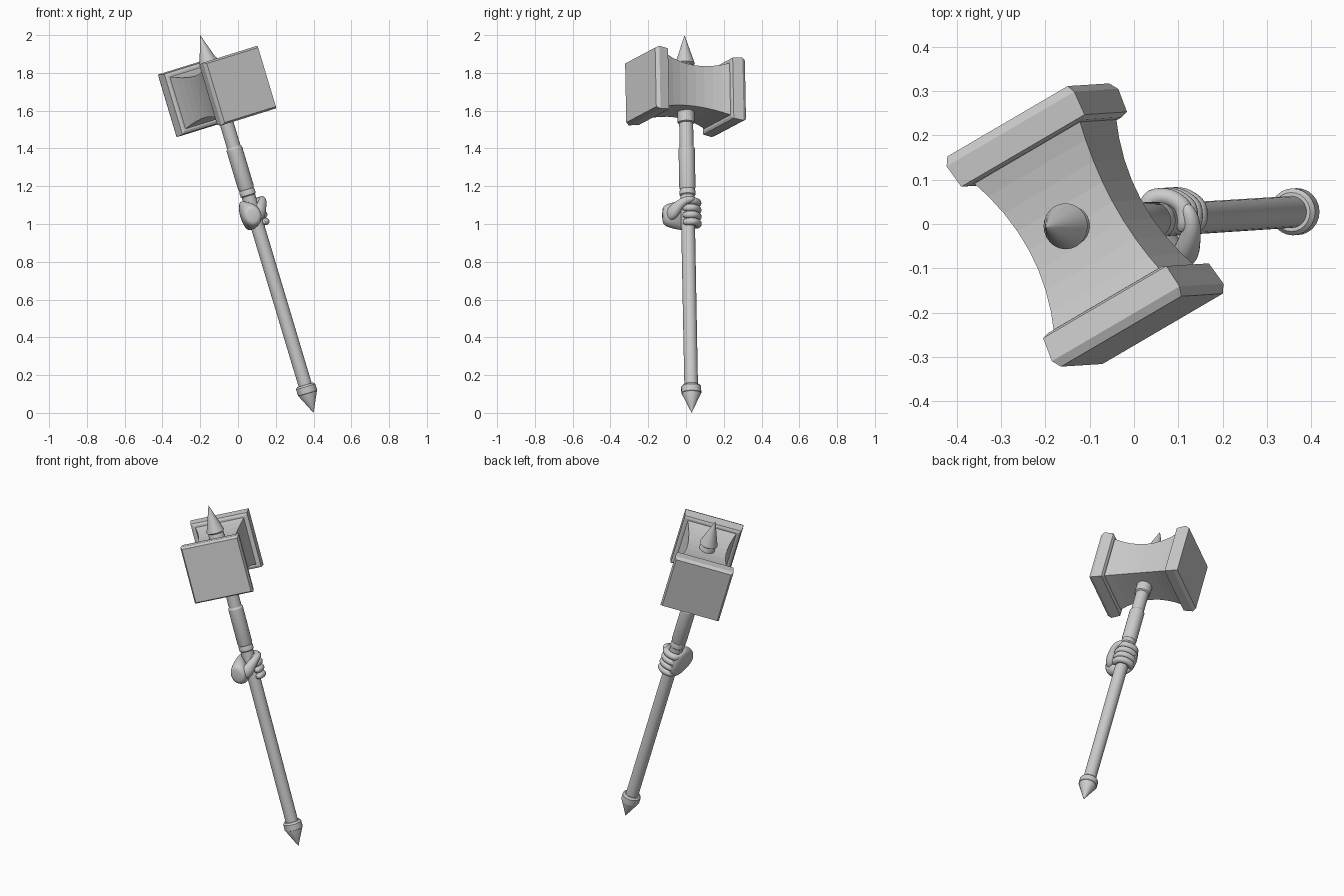
import bpy, bmesh
from math import sin, cos, pi, radians
from mathutils import Vector, Matrix

if "Cube" in bpy.data.objects:
    bpy.data.objects.remove(bpy.data.objects["Cube"])

# Local frame: origin at the pommel tip, z along the tilted shaft
base, tip = Vector((0.40, 0.03, 0)), Vector((-0.20, -0.008, 2))
D = (tip - base).normalized()
X = (Vector((1, 0, 0)) - D * D.x).normalized()
Y = D.cross(X)
FRAME = Matrix.Translation(base) @ Matrix((X, Y, D)).transposed().to_4x4()
HEAD = FRAME @ Matrix.Translation((0, 0, 1.777)) @ Matrix.Rotation(radians(29.5), 4, 'Z')


def loft(name, rings, matrix, smooth=None):
    """Skin a list of equally sized point rings and cap both ends."""
    bm = bmesh.new()
    rows = [[bm.verts.new(p) for p in ring] for ring in rings]
    n = len(rows[0])
    for a, b in zip(rows, rows[1:]):
        for i in range(n):
            j = (i + 1) % n
            bm.faces.new((a[i], a[j], b[j], b[i]))
    bm.faces.new(rows[0])
    bm.faces.new(rows[-1])
    bmesh.ops.remove_doubles(bm, verts=bm.verts, dist=1e-6)
    bmesh.ops.recalc_face_normals(bm, faces=bm.faces)
    me = bpy.data.meshes.new(name)
    bm.to_mesh(me)
    bm.free()
    ob = bpy.data.objects.new(name, me)
    bpy.context.collection.objects.link(ob)
    ob.matrix_world = matrix
    if smooth:
        bpy.ops.object.select_all(action='DESELECT')
        ob.select_set(True)
        bpy.context.view_layer.objects.active = ob
        bpy.ops.object.shade_smooth_by_angle(angle=radians(smooth))
    return ob


def turned(name, profile, sides=24):
    """Revolve (height, radius) pairs around the shaft."""
    return loft(name, [[(r * cos(2 * pi * i / sides), r * sin(2 * pi * i / sides), z)
                        for i in range(sides)] for z, r in profile], FRAME, 30)


def squares(name, profile):
    """Square sections (distance along the head, half size)."""
    return loft(name, [[(s * h, y, t * h) for s, t in ((-1, -1), (1, -1), (1, 1), (-1, 1))]
                       for y, h in profile], HEAD)


def limb(name, path, sides=14):
    """Elliptical tube along (x, y, z, thickness, height) stations."""
    pts = [Vector(p[:3]) for p in path]
    rings = []
    for k, p in enumerate(path):
        t = pts[min(k + 1, len(pts) - 1)] - pts[max(k - 1, 0)]
        side = t.cross(Vector((0, 0, 1))).normalized()
        up = side.cross(t).normalized()
        rings.append([pts[k] + side * p[3] * cos(2 * pi * i / sides)
                      + up * p[4] * sin(2 * pi * i / sides) for i in range(sides)])
    ob = loft(name, rings, FRAME, 60)
    ob.modifiers.new("soften", 'SUBSURF').levels = 1
    return ob


# Shaft parts
turned("pommel_spike", [(0, 0.0001), (0.105, 0.05), (0.11, 0.05)])
turned("pommel_ring", [(0.105, 0.045), (0.11, 0.053), (0.145, 0.053), (0.155, 0.044)])
turned("shaft", [(0.14, 0.036), (1.72, 0.037)])
turned("grip", [(1.20, 0.037), (1.205, 0.042), (1.225, 0.042), (1.235, 0.039),
                (1.245, 0.043), (1.46, 0.043), (1.47, 0.037)])
turned("neck_collar", [(1.60, 0.037), (1.605, 0.045), (1.70, 0.045)])
turned("top_ring", [(1.85, 0.045), (1.915, 0.045), (1.925, 0.04)])
turned("top_spike", [(1.92, 0.04), (1.93, 0.052), (2.088, 0.0001)])

# Waisted head block and its two striking plates
squares("head_block", [(-0.2 + 0.4 * k / 8, 0.113 + 0.033 * (k / 4 - 1) ** 2) for k in range(9)])
plate = [(0.19, 0.154), (0.196, 0.167), (0.252, 0.173), (0.272, 0.163)]
for name, s in (("back_plate", 1), ("front_plate", -1)):
    squares(name, [(s * y, h) for y, h in plate])

# Fist: palm with cut wrist, four curled fingers, thumb crossing over them
HZ = 1.105
limb("palm", [(-0.005, -0.134, HZ - 0.01, 0.03, 0.035), (-0.006, -0.127, HZ - 0.01, 0.047, 0.055),
              (-0.012, -0.09, HZ - 0.008, 0.055, 0.07), (-0.034, -0.045, HZ - 0.005, 0.04, 0.08),
              (-0.05, 0.0, HZ, 0.026, 0.08), (-0.044, 0.04, HZ, 0.024, 0.078),
              (-0.025, 0.06, HZ, 0.012, 0.06)], 18)
for k, name in enumerate(("little", "ring", "middle", "index")):
    z = HZ - 0.057 + 0.038 * k
    path = []
    for i in range(10):
        a = radians(165 - 205 * i / 9)
        knuckle = 0.004 if i in (2, 6) else 0
        r = 0.05 + knuckle
        w = 0.009 if i in (0, 9) else 0.021
        path.append((r * cos(a), r * sin(a) + 0.004, z - 0.006 * i / 9, w + knuckle / 2, w))
    limb(name + "_finger", path, 10)
limb("thumb", [(0.012, -0.105, HZ - 0.03, 0.02, 0.03), (0.034, -0.08, HZ - 0.005, 0.031, 0.04),
               (0.05, -0.052, HZ + 0.025, 0.027, 0.03), (0.064, -0.024, HZ + 0.045, 0.022, 0.023),
               (0.066, 0.004, HZ + 0.056, 0.02, 0.02), (0.056, 0.028, HZ + 0.06, 0.016, 0.016),
               (0.05, 0.036, HZ + 0.06, 0.007, 0.007)], 12)
